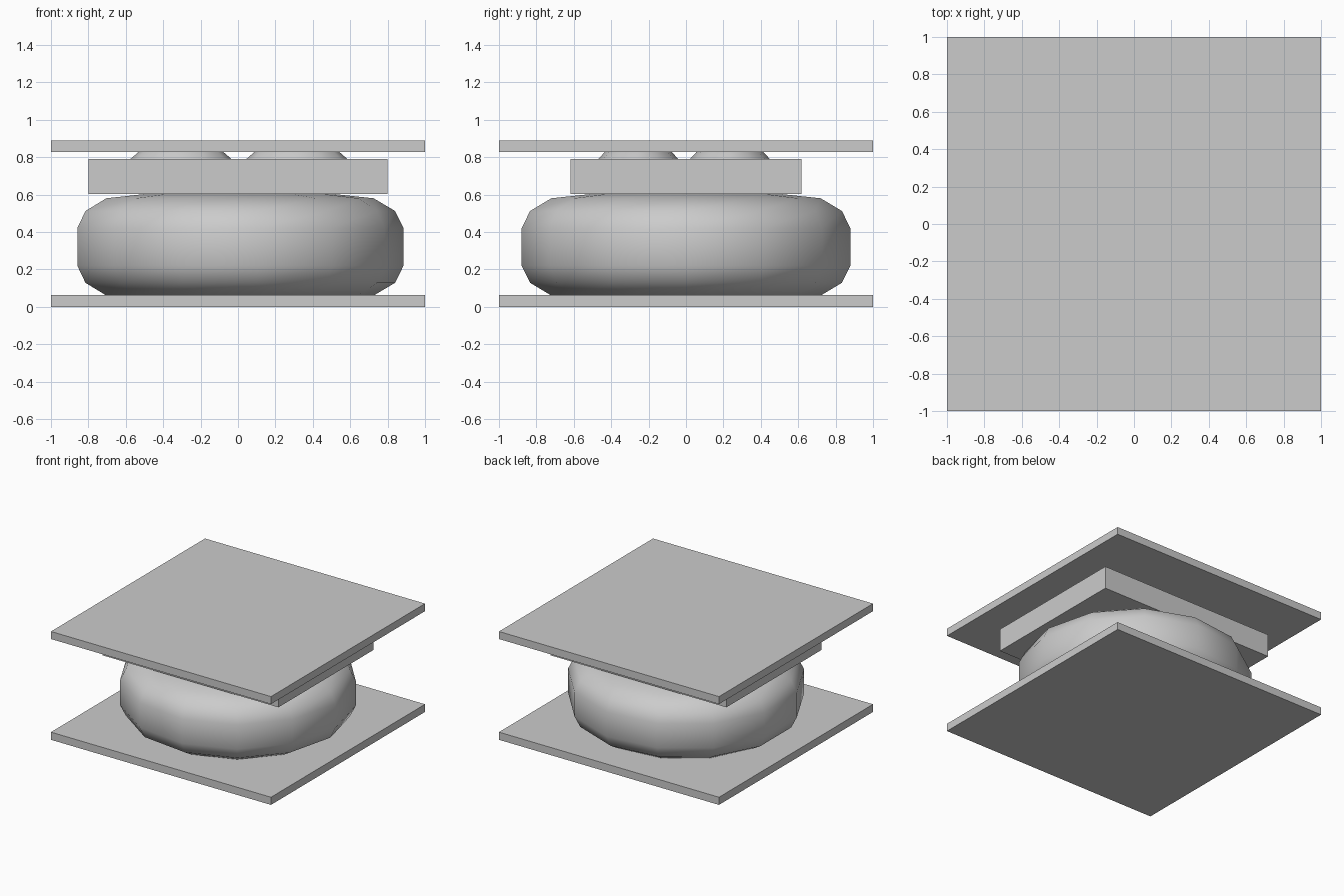
import bpy, bmesh, math

if "Cube" in bpy.data.objects:
    bpy.data.objects.remove(bpy.data.objects["Cube"])


def make_object(name, bm):
    bmesh.ops.recalc_face_normals(bm, faces=bm.faces[:])
    mesh = bpy.data.meshes.new(name)
    bm.to_mesh(mesh)
    bm.free()
    obj = bpy.data.objects.new(name, mesh)
    bpy.context.collection.objects.link(obj)
    return obj


def box(name, hx, hy, z0, z1):
    bm = bmesh.new()
    bmesh.ops.create_cube(bm, size=1)
    for v in bm.verts:
        v.co.x *= 2 * hx
        v.co.y *= 2 * hy
        v.co.z = z0 if v.co.z < 0 else z1
    return make_object(name, bm)


def lathe(name, profile, sides, center=(0, 0), y_scale=1.0):
    # Closed solid of revolution from (radius, z) points
    bm = bmesh.new()
    rings = []
    for r, z in profile:
        rings.append([bm.verts.new((center[0] + r * math.cos(2 * math.pi * i / sides),
                                    center[1] + r * y_scale * math.sin(2 * math.pi * i / sides), z))
                      for i in range(sides)])
    for a, b in zip(rings, rings[1:]):
        for i in range(sides):
            j = (i + 1) % sides
            bm.faces.new((a[i], a[j], b[j], b[i]))
    bm.faces.new(rings[0])
    bm.faces.new(rings[-1])
    return make_object(name, bm)


def smooth(obj, degrees):
    bpy.ops.object.select_all(action='DESELECT')
    obj.select_set(True)
    bpy.context.view_layer.objects.active = obj
    bpy.ops.object.shade_smooth_by_angle(angle=math.radians(degrees))


# Square plates and the block between them
box("bottom_plate", 1, 1, 0, 0.063)
box("top_plate", 1, 1, 0.828, 0.89)
box("middle_block", 0.80, 0.618, 0.602, 0.79)

# Rounded cushion, 13 sided, symmetric about its mid height
mid = 0.32
half = [(0.885, 0.10), (0.84, 0.192), (0.725, 0.26), (0.50, 0.284)]
profile = [(r, mid - h) for r, h in reversed(half)] + [(r, mid + h) for r, h in half]
smooth(lathe("round_cushion", profile, 13), 40)

# Four low domed pads between block and top plate
for x, cx in (("left", -0.305), ("right", 0.315)):
    for y, cy in (("front", -0.255), ("back", 0.235)):
        pad = lathe(f"pad_{y}_{x}", [(0.275, 0.785), (0.27, 0.79), (0.225, 0.829)],
                    12, (cx, cy), 0.79)
        smooth(pad, 40)
